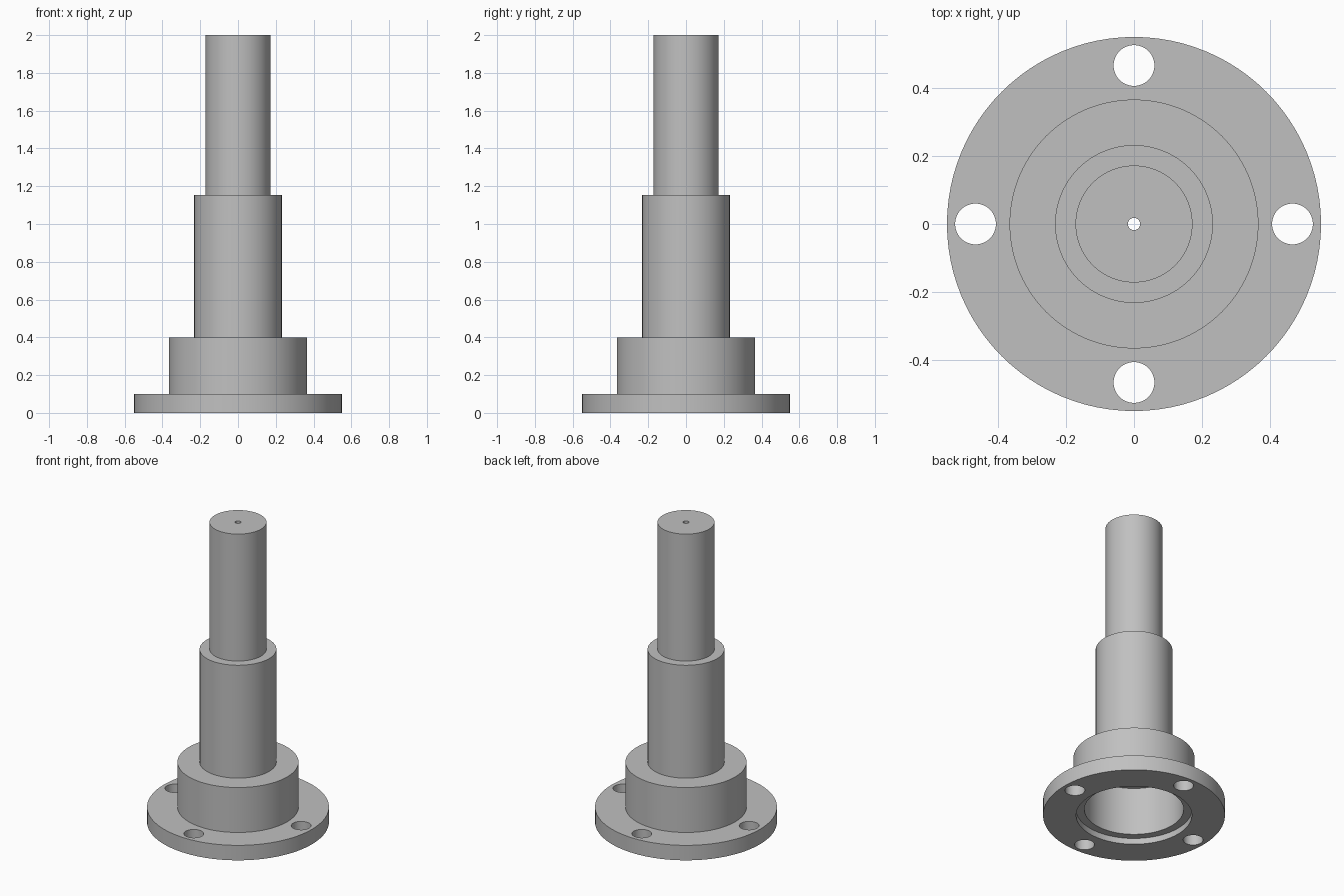
import bpy
import bmesh
import math

cube = bpy.data.objects.get("Cube")
if cube:
    bpy.data.objects.remove(cube, do_unlink=True)

SEGMENTS = 96

steel = bpy.data.materials.new("plain grey metal")
steel.use_nodes = True
grey = (0.53, 0.53, 0.53, 1)
steel.diffuse_color = grey
steel.node_tree.nodes["Principled BSDF"].inputs["Base Color"].default_value = grey


def lathe(name, profile):
    """Spin a closed radius/height profile around the z axis."""
    bm = bmesh.new()
    verts = [bm.verts.new((r, 0, z)) for r, z in profile]
    edges = [bm.edges.new((a, b)) for a, b in zip(verts, verts[1:] + verts[:1])]
    bmesh.ops.spin(bm, geom=verts + edges, cent=(0, 0, 0), axis=(0, 0, 1),
                   angle=math.tau, steps=SEGMENTS, use_duplicate=False)
    bmesh.ops.remove_doubles(bm, verts=bm.verts, dist=1e-5)
    bmesh.ops.recalc_face_normals(bm, faces=bm.faces)
    mesh = bpy.data.meshes.new(name)
    bm.to_mesh(mesh)
    bm.free()
    obj = bpy.data.objects.new(name, mesh)
    bpy.context.collection.objects.link(obj)
    mesh.materials.append(steel)
    return obj


# Stepped shaft on a flange, with a counterbored socket and a thin centre hole
BORE = 0.018
shaft = lathe("flanged_shaft", [
    (BORE, 2.0), (0.172, 2.0), (0.172, 1.153), (0.232, 1.153),
    (0.232, 0.4), (0.366, 0.4), (0.366, 0.1), (0.55, 0.1), (0.55, 0),
    (0.35, 0), (0.35, 0.04), (0.3, 0.04), (0.3, 0.36), (BORE, 0.36),
])

# Four bolt holes through the flange
bm = bmesh.new()
for i in range(4):
    a = i * math.pi / 2
    made = bmesh.ops.create_cone(bm, cap_ends=True, segments=48,
                                 radius1=0.06, radius2=0.06, depth=0.3)
    bmesh.ops.translate(bm, verts=made["verts"],
                        vec=(0.466 * math.cos(a), 0.466 * math.sin(a), 0.05))
mesh = bpy.data.meshes.new("bolt_hole_cutter")
bm.to_mesh(mesh)
bm.free()
mesh.materials.append(steel)
cutter = bpy.data.objects.new("bolt_hole_cutter", mesh)
bpy.context.collection.objects.link(cutter)

cut = shaft.modifiers.new("bolt_holes", "BOOLEAN")
cut.operation = "DIFFERENCE"
cut.solver = "EXACT"
cut.object = cutter
bpy.ops.object.select_all(action="DESELECT")
bpy.context.view_layer.objects.active = shaft
shaft.select_set(True)
bpy.ops.object.modifier_apply(modifier=cut.name)
bpy.data.objects.remove(cutter, do_unlink=True)

# Smooth round walls with crisp steps
bpy.ops.object.shade_smooth_by_angle(angle=math.radians(30))
